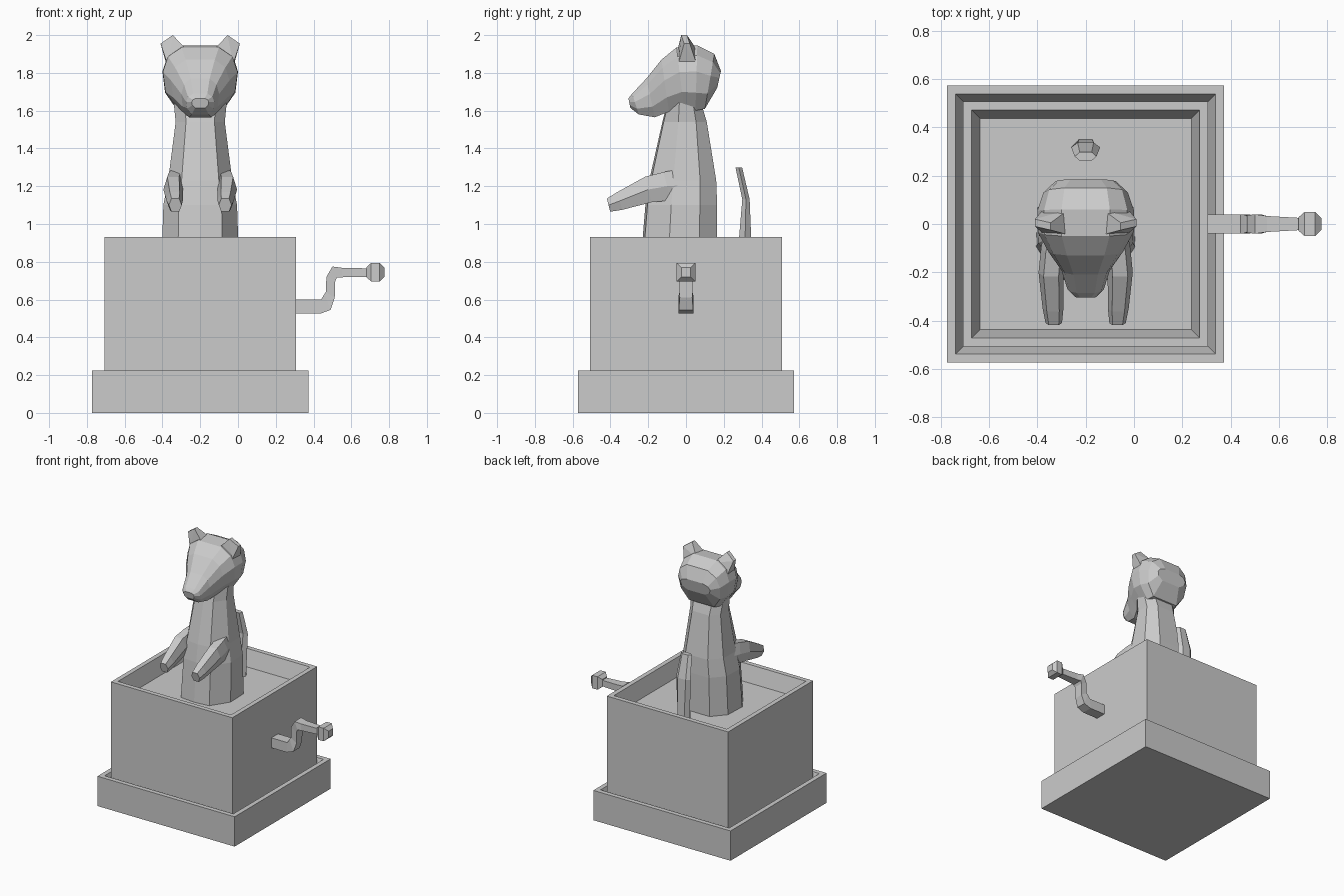
import bpy
import bmesh
from mathutils import Vector

if "Cube" in bpy.data.objects:
    bpy.data.objects.remove(bpy.data.objects["Cube"], do_unlink=True)

CX = -0.2  # centre line of the box and the animal

grey = bpy.data.materials.new("plain grey")
grey.use_nodes = True
grey.diffuse_color = (0.6, 0.6, 0.6, 1)
grey.node_tree.nodes["Principled BSDF"].inputs["Base Color"].default_value = (0.6, 0.6, 0.6, 1)


def finish(name, bm):
    bmesh.ops.recalc_face_normals(bm, faces=bm.faces)
    mesh = bpy.data.meshes.new(name)
    bm.to_mesh(mesh)
    bm.free()
    mesh.materials.append(grey)
    obj = bpy.data.objects.new(name, mesh)
    bpy.context.collection.objects.link(obj)
    return obj


def loft(name, rings):
    """Skin a list of equal-sized point rings and cap both ends."""
    bm = bmesh.new()
    rows = [[bm.verts.new(p) for p in ring] for ring in rings]
    n = len(rows[0])
    for a, b in zip(rows, rows[1:]):
        for i in range(n):
            j = (i + 1) % n
            bm.faces.new((a[i], a[j], b[j], b[i]))
    bm.faces.new(rows[0])
    bm.faces.new(rows[-1])
    return finish(name, bm)


def hull(name, points):
    bm = bmesh.new()
    for p in points:
        bm.verts.new(p)
    bmesh.ops.convex_hull(bm, input=bm.verts)
    return finish(name, bm)


def square(half, z):
    return [(CX + sx * half, sy * half, z) for sx, sy in ((-1, -1), (1, -1), (1, 1), (-1, 1))]


# Box and plinth: open trays with slightly sloping inner walls
def tray(name, half, low, high, depth):
    loft(name, [square(half, low), square(half, high),
                square(half - 0.035, high), square(half - 0.07, high - depth)])


tray("plinth", 0.573, 0, 0.225, 0.1)
tray("box", 0.507, 0.1, 0.93, 0.12)


# Body: ten-sided rings given by height, half width, front and back
def body_ring(z, w, front, back):
    d = back - front
    half = [(0, front), (0.58 * w, front + 0.03 * d), (w, front + 0.36 * d),
            (w * 0.97, front + 0.76 * d), (0.55 * w, back)]
    pts = half + [(-x, y) for x, y in reversed(half[1:])]
    return [(CX + x, y, z) for x, y in pts]


loft("body", [body_ring(*r) for r in (
    (0.8, 0.205, -0.24, 0.165), (1.1, 0.195, -0.215, 0.165),
    (1.23, 0.17, -0.195, 0.16), (1.54, 0.13, -0.125, 0.11),
    (1.64, 0.14, -0.1, 0.08))])


# Head: rings run from the nose to the back of the skull
PROFILE = ((0.5, 1), (0.86, 0.7), (1, 0.2), (0.93, -0.45), (0.6, -1))


def head_ring(ytop, ztop, ybot, zbot, w):
    top, bot = Vector((CX, ytop, ztop)), Vector((CX, ybot, zbot))
    pts = [(x, h) for x, h in PROFILE] + [(-x, h) for x, h in reversed(PROFILE)]
    return [bot.lerp(top, (h + 1) / 2) + Vector((x * w, 0, 0)) for x, h in pts]


loft("head", [head_ring(*r) for r in (
    (-0.305, 1.665, -0.295, 1.615, 0.045), (-0.285, 1.69, -0.25, 1.58, 0.075),
    (-0.21, 1.77, -0.165, 1.565, 0.1), (-0.13, 1.87, -0.09, 1.595, 0.155),
    (-0.05, 1.935, -0.01, 1.61, 0.198), (0.06, 1.945, 0.05, 1.6, 0.2),
    (0.15, 1.9, 0.1, 1.61, 0.175), (0.185, 1.81, 0.165, 1.72, 0.125))])

# Ears and forelegs on both sides
ARM = ((-0.02, 0.12, 0.05, 1.29, 1.12), (-0.1, 0.135, 0.05, 1.275, 1.125),
       (-0.2, 0.143, 0.052, 1.25, 1.115), (-0.35, 0.135, 0.043, 1.17, 1.075),
       (-0.41, 0.132, 0.034, 1.135, 1.065))
for side, label in ((1, "left"), (-1, "right")):
    hull(label + "_ear", [(CX + side * x, y, z) for x, y, z in (
        (0.07, -0.045, 1.92), (0.07, 0.06, 1.92), (0.175, -0.04, 1.85), (0.18, 0.055, 1.85),
        (0.145, -0.025, 2.0), (0.145, 0.005, 2.0), (0.21, -0.01, 1.955), (0.21, 0.02, 1.955))])
    rings = []
    for y, x, w, top, low in ARM:
        mid = (top + low) / 2
        shape = ((-w, mid), (-w * 0.6, top), (w * 0.6, top), (w, mid), (w * 0.6, low), (-w * 0.6, low))
        # Lean each section so the paw ends in a slanted tip
        rings.append([(CX + side * (x + dx), y - 0.25 * (z - mid), z) for dx, z in shape])
    loft(label + "_foreleg", rings)

# Tail: six-sided rings
loft("tail", [[(CX + x * w, y0 + t * (y1 - y0), z) for x, t in
               ((-1, 0.5), (-0.55, 0), (0.55, 0), (1, 0.5), (0.55, 1), (-0.55, 1))]
              for z, w, y0, y1 in ((0.8, 0.05, 0.27, 0.35), (1.13, 0.06, 0.298, 0.337),
                                   (1.3, 0.045, 0.262, 0.297))])

# Crank: upper and lower edge of each section, with its half width
CRANK = ((0.29, 0.6, 0.29, 0.525, 0.04), (0.44, 0.6, 0.435, 0.525, 0.04),
         (0.458, 0.63, 0.49, 0.545, 0.038), (0.465, 0.64, 0.512, 0.61, 0.033),
         (0.468, 0.72, 0.515, 0.7, 0.036), (0.5, 0.775, 0.525, 0.718, 0.04),
         (0.55, 0.768, 0.55, 0.718, 0.033), (0.69, 0.765, 0.69, 0.72, 0.025))
loft("crank", [[(xt, -w, zt), (xt, w, zt), (xb, w, zb), (xb, -w, zb)]
               for xt, zt, xb, zb, w in CRANK])

# Knob: a faceted ball
loft("crank_knob", [[(x, sy * r, 0.745 + sz * r) for sy, sz in ((-1, -1), (1, -1), (1, 1), (-1, 1))]
                    for x, r in ((0.68, 0.027), (0.705, 0.049), (0.75, 0.049), (0.775, 0.025))])
